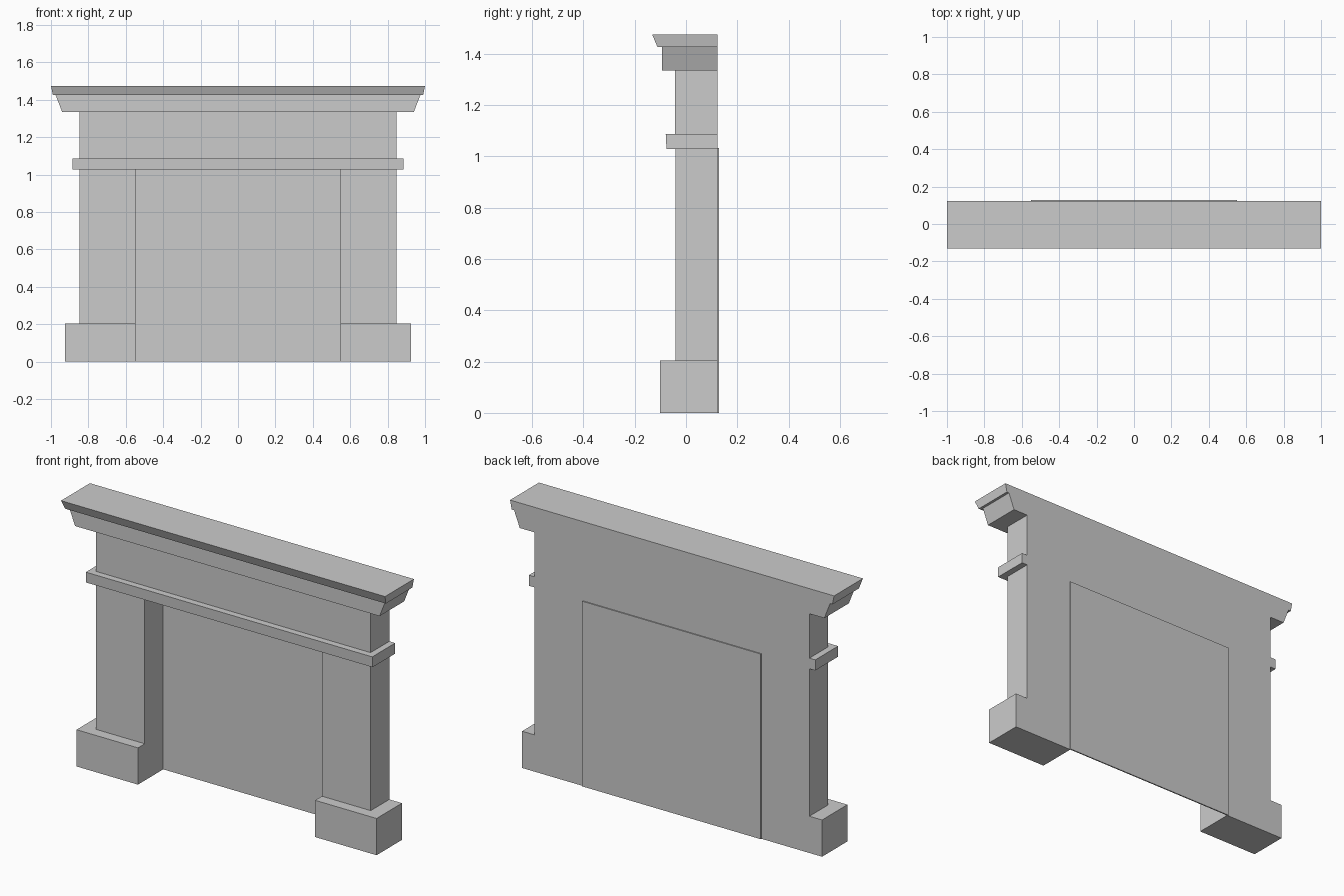
import bpy, bmesh

if "Cube" in bpy.data.objects:
    bpy.data.objects.remove(bpy.data.objects["Cube"])

BACK = 0.123  # shared rear plane


def block(name, x0, x1, z0, z1, front, back=BACK, flare=0.0, front_top=None):
    """Box whose top may widen sideways (flare) and lean to another front depth."""
    front_top = front if front_top is None else front_top
    bm = bmesh.new()
    bmesh.ops.create_cube(bm, size=1)
    for v in bm.verts:
        top = v.co.z > 0
        grow = flare if top else 0.0
        x = x1 + grow if v.co.x > 0 else x0 - grow
        y = back if v.co.y > 0 else (front_top if top else front)
        v.co = (x, y, z1 if top else z0)
    mesh = bpy.data.meshes.new(name)
    bm.to_mesh(mesh)
    bm.free()
    obj = bpy.data.objects.new(name, mesh)
    bpy.context.collection.objects.link(obj)
    return obj


def span(name, half, *args, **kw):
    return block(name, -half, half, *args, **kw)


def mirrored(obj):
    obj.modifiers.new("Mirror", "MIRROR").use_axis[0] = True


# Mantel shelf and flared moulding below it
span("mantel_shelf", 0.99, 1.425, 1.475, -0.111, flare=0.01, front_top=-0.132)
span("cornice", 0.94, 1.335, 1.425, -0.094, flare=0.035)

# Frieze and the narrow band under it
span("frieze", 0.848, 1.085, 1.335, -0.042)
span("band", 0.884, 1.028, 1.087, -0.076, front_top=-0.079)

# Legs and plinths on both sides
mirrored(block("pilaster", 0.547, 0.848, 0.205, 1.028, -0.041))
mirrored(block("plinth", 0.547, 0.926, 0.0, 0.205, -0.101))

# Thin sheet closing the opening at the back
span("back_panel", 0.551, 0.0, 1.033, 0.122, back=0.129)
